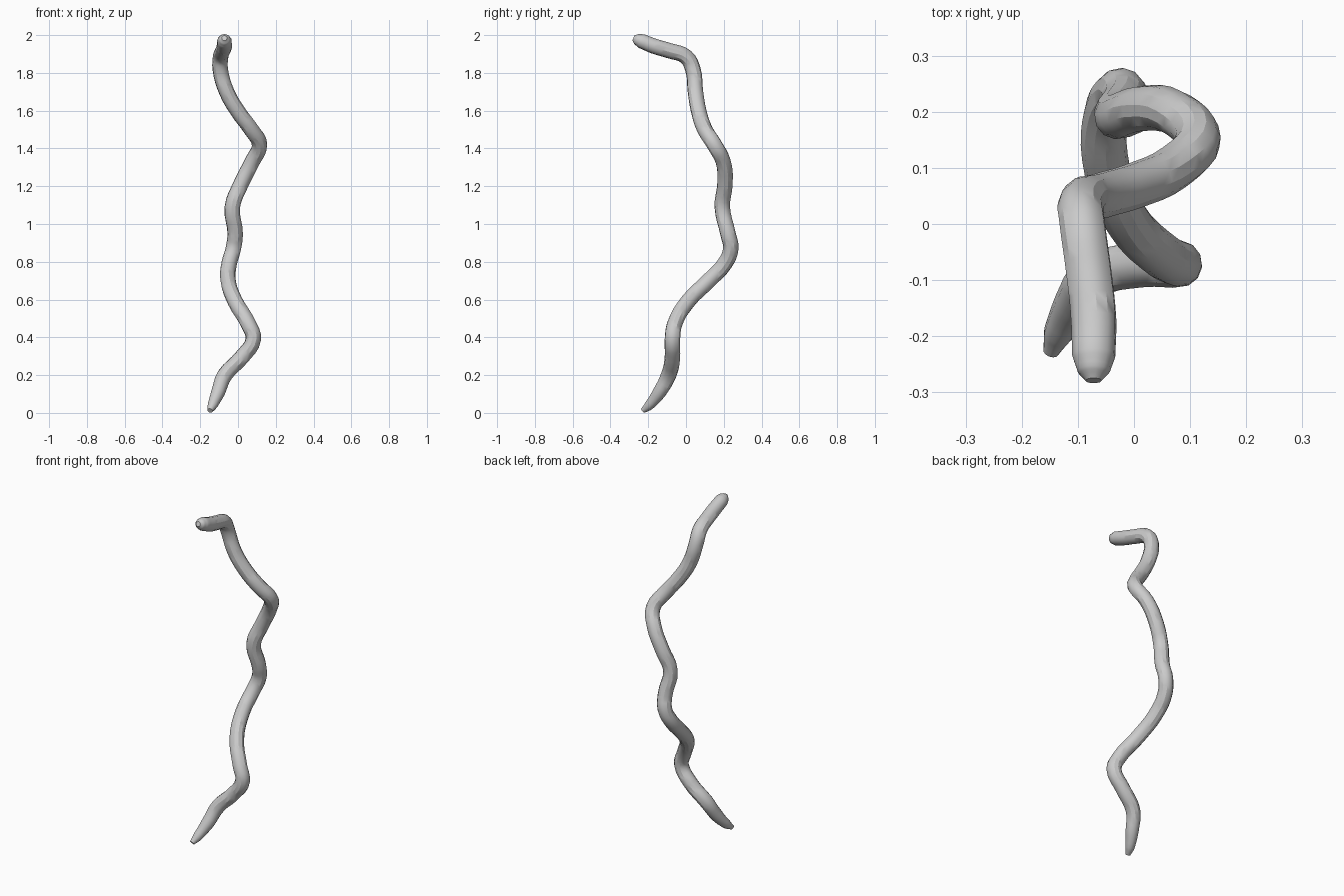
import bpy

# Body path, tail to head: x, y, z, radius factor
PATH = [
    (-0.148, -0.228, 0.012, 0.35), (-0.135, -0.195, 0.04, 0.65),
    (-0.105, -0.14, 0.11, 0.9), (-0.07, -0.092, 0.20, 1.0),
    (0.02, -0.072, 0.295, 1.0), (0.081, -0.072, 0.39, 1.0),
    (0.055, -0.06, 0.47, 1.0), (-0.015, 0.01, 0.59, 1.0),
    (-0.052, 0.12, 0.70, 1.0), (-0.047, 0.205, 0.79, 1.0),
    (-0.025, 0.237, 0.87, 1.0), (-0.015, 0.222, 0.95, 1.0),
    (-0.03, 0.192, 1.09, 1.0), (0.015, 0.206, 1.21, 1.0),
    (0.075, 0.197, 1.33, 1.0), (0.114, 0.15, 1.42, 1.0),
    (0.07, 0.10, 1.50, 1.0), (0.0, 0.068, 1.595, 1.0),
    (-0.06, 0.05, 1.70, 1.0), (-0.094, 0.036, 1.82, 1.0),
    (-0.092, 0.0, 1.885, 1.0), (-0.08, -0.09, 1.918, 1.0),
    (-0.072, -0.17, 1.942, 1.0), (-0.072, -0.235, 1.968, 0.95),
    (-0.072, -0.262, 1.978, 0.72), (-0.072, -0.279, 1.984, 0.35),
]

# Round tube swept along the path, tapering at both ends
curve = bpy.data.curves.new("body", 'CURVE')
curve.dimensions = '3D'
curve.resolution_u = 4
curve.bevel_depth = 0.041
curve.bevel_resolution = 4
curve.use_fill_caps = True
spline = curve.splines.new('BEZIER')
spline.bezier_points.add(len(PATH) - 1)
for p, (x, y, z, r) in zip(spline.bezier_points, PATH):
    p.co = (x, y, z)
    p.radius = r
    p.handle_left_type = p.handle_right_type = 'AUTO'
body = bpy.data.objects.new("body", curve)
bpy.context.collection.objects.link(body)

# Convert to a smooth mesh
bpy.context.view_layer.objects.active = body
body.select_set(True)
bpy.ops.object.convert(target='MESH')
bpy.ops.object.shade_smooth_by_angle()
